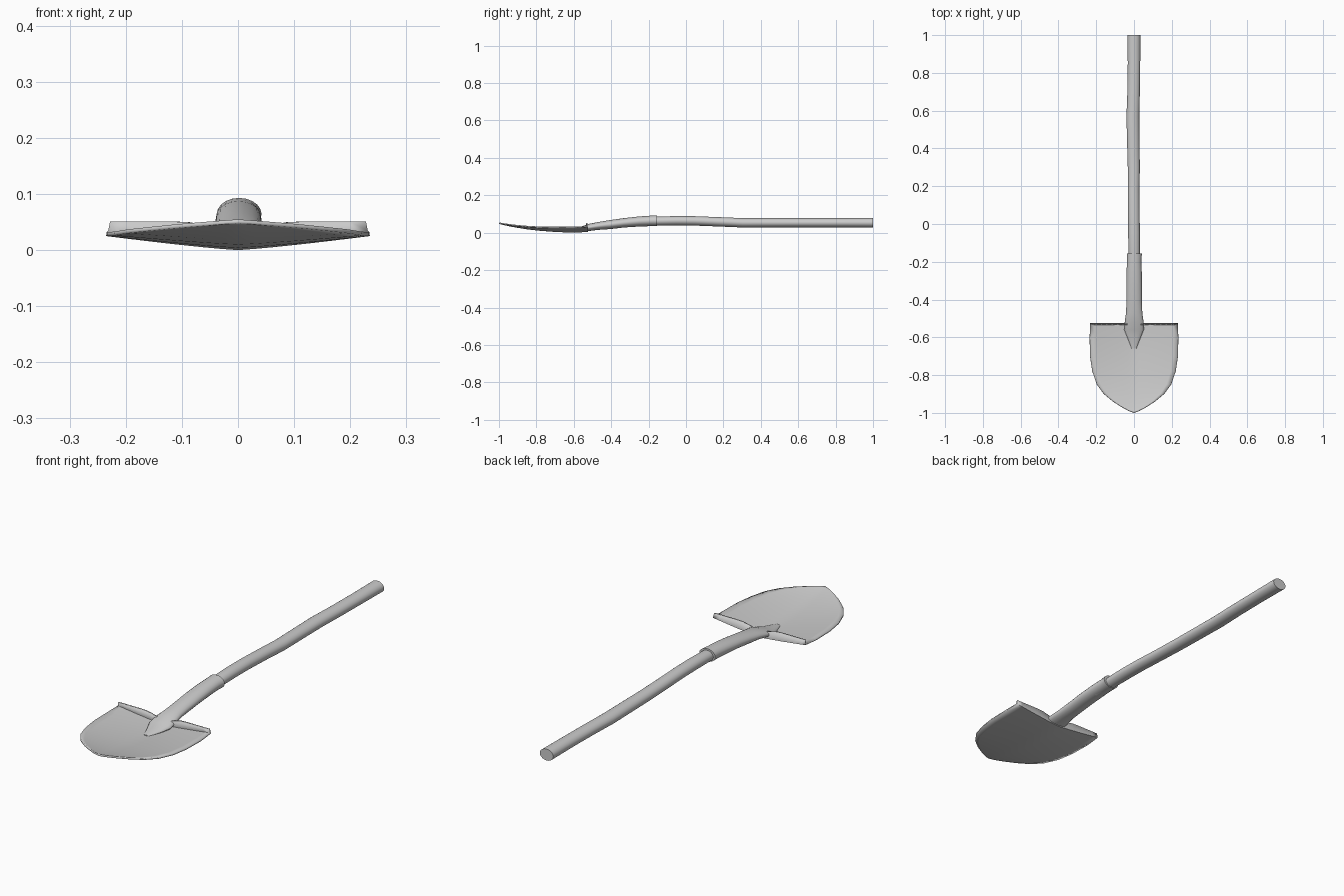
import bpy, bmesh, math


def finish(name, bm, angle):
    bmesh.ops.recalc_face_normals(bm, faces=bm.faces)
    mesh = bpy.data.meshes.new(name)
    bm.to_mesh(mesh)
    bm.free()
    ob = bpy.data.objects.new(name, mesh)
    bpy.context.collection.objects.link(ob)
    bpy.ops.object.select_all(action='DESELECT')
    ob.select_set(True)
    bpy.context.view_layer.objects.active = ob
    bpy.ops.object.shade_smooth_by_angle(angle=math.radians(angle))
    return ob


def loft(name, sections, sides=20):
    """Tube along y from elliptical sections (y, x, z, radius x, radius z)."""
    bm = bmesh.new()
    rings = []
    for y, x, z, rx, rz in sections:
        rings.append([bm.verts.new((x + rx * math.cos(a), y, z + rz * math.sin(a)))
                      for a in (2 * math.pi * i / sides for i in range(sides))])
    for a, b in zip(rings, rings[1:]):
        for i in range(sides):
            j = (i + 1) % sides
            bm.faces.new((a[i], a[j], b[j], b[i]))
    bm.faces.new(rings[0])
    bm.faces.new(rings[-1])
    return finish(name, bm, 45)


# Slightly uneven wooden handle
loft("handle", [
    (-0.25, 0.002, 0.054, 0.028, 0.022),
    (-0.15, 0.001, 0.062, 0.030, 0.024),
    (-0.05, 0.000, 0.064, 0.031, 0.025),
    (0.05, -0.001, 0.063, 0.031, 0.025),
    (0.18, -0.002, 0.058, 0.031, 0.025),
    (0.30, -0.001, 0.053, 0.032, 0.025),
    (0.45, -0.004, 0.053, 0.033, 0.025),
    (0.57, -0.006, 0.053, 0.034, 0.025),
    (0.70, -0.002, 0.053, 0.033, 0.025),
    (0.85, 0.000, 0.053, 0.033, 0.025),
    (1.00, 0.000, 0.053, 0.034, 0.026)])

# Metal socket, bending down and flattening into the blade
loft("socket", [
    (-0.66, 0.000, 0.009, 0.012, 0.004),
    (-0.60, 0.000, 0.012, 0.036, 0.010),
    (-0.56, 0.000, 0.018, 0.052, 0.015),
    (-0.52, 0.001, 0.028, 0.050, 0.019),
    (-0.47, 0.001, 0.036, 0.043, 0.021),
    (-0.41, 0.001, 0.043, 0.041, 0.024),
    (-0.33, 0.001, 0.053, 0.041, 0.025),
    (-0.25, 0.001, 0.060, 0.040, 0.027),
    (-0.19, 0.001, 0.063, 0.038, 0.028),
    (-0.155, 0.002, 0.064, 0.040, 0.029)])

# Dished blade: rows of (y, half width, centre z, edge rise)
rows = [
    (-0.525, 0.232, 0.004, 0.026), (-0.60, 0.235, 0.000, 0.025),
    (-0.70, 0.233, 0.004, 0.021), (-0.78, 0.221, 0.010, 0.016),
    (-0.85, 0.197, 0.018, 0.012), (-0.90, 0.160, 0.026, 0.008),
    (-0.94, 0.112, 0.033, 0.006), (-0.97, 0.065, 0.040, 0.003),
    (-0.99, 0.028, 0.045, 0.001), (-1.0, 0.002, 0.048, 0.0)]
cols = [i / 8 for i in range(-8, 9)]
bm = bmesh.new()
# Upturned tread along the back edge
grid = [[bm.verts.new((u * 0.228, -0.527, 0.030 + 0.021 * min(1, abs(u) * 2.5)))
         for u in cols]]
for y, w, z, rise in rows:
    grid.append([bm.verts.new((u * w, y, z + rise * abs(u) ** 1.2)) for u in cols])
for a, b in zip(grid, grid[1:]):
    for i in range(len(cols) - 1):
        bm.faces.new((a[i], a[i + 1], b[i + 1], b[i]))
blade = finish("blade", bm, 40)
# Thicken towards the upper side
if blade.data.polygons[40].normal.z < 0:
    blade.data.flip_normals()
solid = blade.modifiers.new("thickness", 'SOLIDIFY')
solid.thickness = 0.007
solid.offset = 1
